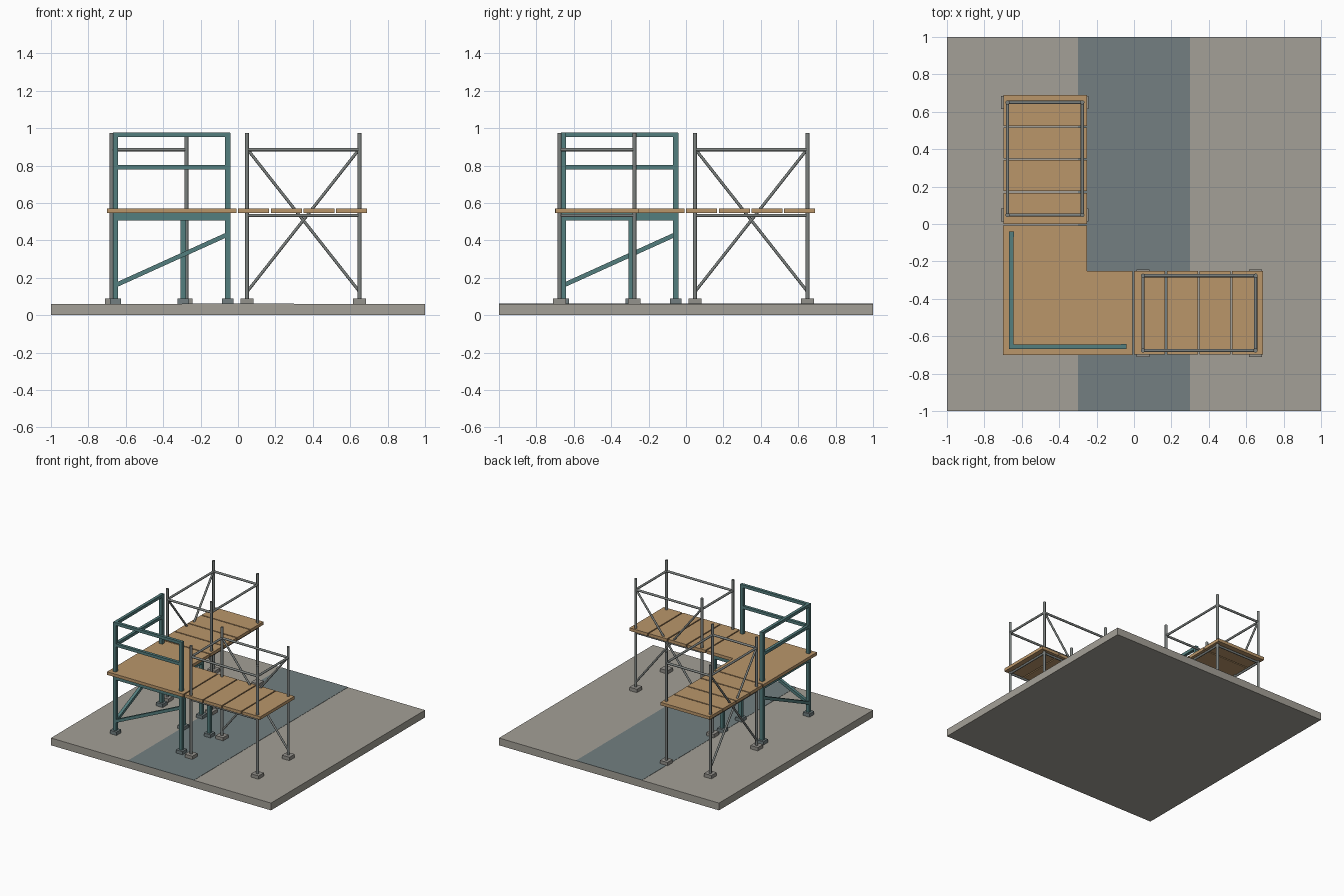
import bpy
import bmesh
from mathutils import Vector, Matrix

if "Cube" in bpy.data.objects:
    bpy.data.objects.remove(bpy.data.objects["Cube"])


def material(name, rgb):
    m = bpy.data.materials.new(name)
    lin = [(c / 255 / 12.92) if c < 10 else ((c / 255 + 0.055) / 1.055) ** 2.4 for c in rgb]
    m.diffuse_color = (*lin, 1)
    m.use_nodes = True
    m.node_tree.nodes["Principled BSDF"].inputs["Base Color"].default_value = m.diffuse_color
    return m


CONCRETE = material("concrete", (164, 160, 151))
LANE = material("walkway_grey", (115, 127, 129))
WOOD = material("timber", (186, 150, 106))
TEAL = material("teal_steel", (84, 126, 126))
STEEL = material("galvanised_steel", (124, 129, 127))
FOOT = material("foot_grey", (148, 146, 140))


def finish(name, bm, mat):
    me = bpy.data.meshes.new(name)
    bmesh.ops.recalc_face_normals(bm, faces=bm.faces)
    bm.to_mesh(me)
    bm.free()
    me.materials.append(mat)
    ob = bpy.data.objects.new(name, me)
    bpy.context.collection.objects.link(ob)
    return ob


def box(name, lo, hi, mat):
    lo, hi = Vector(lo), Vector(hi)
    lo, hi = Vector(map(min, lo, hi)), Vector(map(max, lo, hi))
    bm = bmesh.new()
    bmesh.ops.create_cube(bm, size=1, matrix=Matrix.Translation((lo + hi) / 2)
                          @ Matrix.Diagonal((*(hi - lo), 1)))
    return finish(name, bm, mat)


def along(a, b):
    """Matrix placing a z-aligned unit part between two points."""
    a, b = Vector(a), Vector(b)
    d = b - a
    return Matrix.Translation((a + b) / 2) @ d.to_track_quat('Z', 'Y').to_matrix().to_4x4(), d.length


def tube(name, a, b, r, mat):
    m, length = along(a, b)
    bm = bmesh.new()
    bmesh.ops.create_cone(bm, cap_ends=True, segments=12, radius1=r, radius2=r,
                          depth=length, matrix=m)
    ob = finish(name, bm, mat)
    for p in ob.data.polygons:
        p.use_smooth = len(p.vertices) == 4
    return ob


def bar(name, a, b, w, mat, h=None):
    m, length = along(a, b)
    bm = bmesh.new()
    bmesh.ops.create_cube(bm, size=1, matrix=m @ Matrix.Diagonal((w, h or w, length, 1)))
    return finish(name, bm, mat)


# Ground slab with a painted lane
G = 0.06
box("ground_slab", (-1, -1, 0), (1, 1, G), CONCRETE)
box("painted_lane", (-0.3, -1, G - 0.002), (0.3, 1, G + 0.002), LANE)

DECK0, DECK1, TOP = 0.545, 0.57, 0.975


# Tube scaffold towers: u runs along the tower, v across it
def tower(name, P, braced_v):
    us, vs = (0.048, 0.65), (-0.676, -0.276)
    for u in us:
        for v in vs:
            tube(name + "_post", P(u, v, G + 0.02), P(u, v, TOP), 0.011, STEEL)
            box(name + "_foot", P(u - 0.034, v - 0.034, G), P(u + 0.034, v + 0.034, 0.088), FOOT)
    for z, part in ((0.885, "_guard_rail"), (0.533, "_ledger")):
        for v in vs:
            tube(name + part, P(us[0], v, z), P(us[1], v, z), 0.009, STEEL)
        for u in us:
            tube(name + part, P(u, vs[0], z), P(u, vs[1], z), 0.009, STEEL)
    # Cross braces on one long face
    v = vs[braced_v]
    for a, b in (us, us[::-1]):
        tube(name + "_cross_brace", P(a, v, 0.125), P(b, v, 0.89), 0.008, STEEL)
    # Deck planks
    step = 0.1745
    for i in range(4):
        u = 0.001 + i * step
        box(name + "_plank", P(u, -0.698, DECK0), P(u + step - 0.009, -0.252, DECK1), WOOD)


tower("right_tower", lambda u, v, z: (u, v, z), 1)
tower("rear_tower", lambda u, v, z: (v, u, z), 0)

# L-shaped corner deck
bm = bmesh.new()
outline = [(-0.7, -0.7), (-0.008, -0.7), (-0.008, -0.252), (-0.252, -0.252),
           (-0.252, -0.008), (-0.7, -0.008)]
face = bm.faces.new([bm.verts.new((x, y, DECK0)) for x, y in outline])
ext = bmesh.ops.extrude_face_region(bm, geom=[face], use_keep_orig=True)
bmesh.ops.translate(bm, vec=(0, 0, DECK1 - DECK0),
                    verts=[g for g in ext["geom"] if isinstance(g, bmesh.types.BMVert)])
finish("corner_deck", bm, WOOD)

# Corner platform posts: outer three rise to the guard rail
A, B, C = -0.655, -0.055, -0.293
corners = [(A, A), (B, A), (B, C), (C, C), (C, B), (A, B)]
tall = {(A, A), (B, A), (A, B)}
for x, y in corners:
    top = TOP if (x, y) in tall else DECK0
    box("corner_post", (x - 0.014, y - 0.014, G + 0.01), (x + 0.014, y + 0.014, top), TEAL)
    box("corner_foot", (x - 0.03, y - 0.03, G), (x + 0.03, y + 0.03, 0.088), LANE)

# Beams below the deck edge
for (x0, y0), (x1, y1) in zip(corners, corners[1:] + corners[:1]):
    lo = (min(x0, x1) - 0.014, min(y0, y1) - 0.014, 0.505)
    hi = (max(x0, x1) + 0.014, max(y0, y1) + 0.014, DECK0)
    box("deck_beam", lo, hi, TEAL)

# Guard rails and diagonal braces on the two outer sides
for P in (lambda t, z: (t, A, z), lambda t, z: (A, t, z)):
    for z in (0.964, 0.79):
        bar("corner_guard_rail", P(A - 0.01, z), P(B + 0.012, z), 0.024, TEAL)
    bar("corner_brace", P(A, 0.16), P(B, 0.432), 0.024, TEAL)
